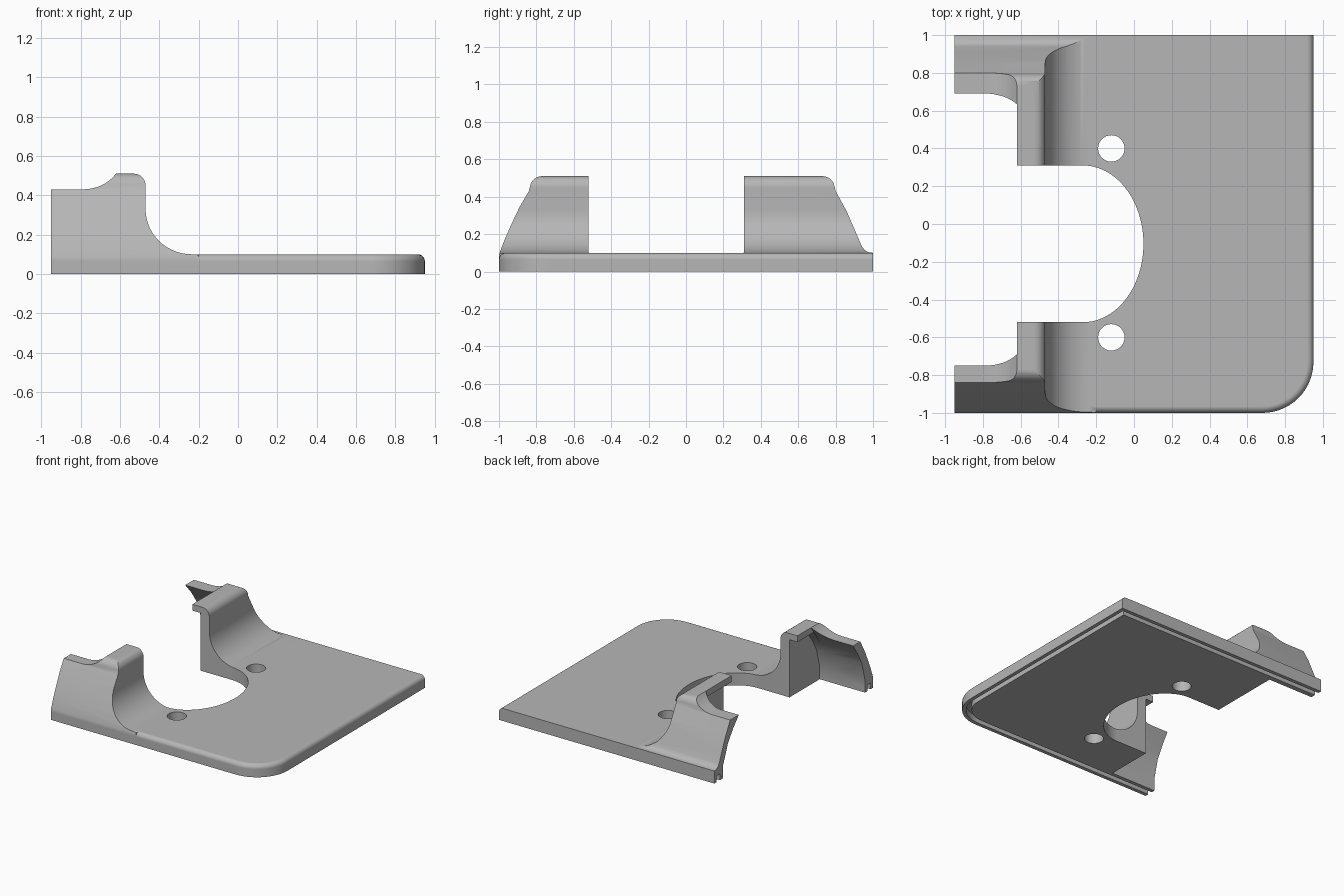
import bpy, bmesh
from math import sin, cos, radians
from mathutils import Vector

old = bpy.data.objects.get("Cube")
if old:
    bpy.data.objects.remove(old)

grey = bpy.data.materials.new("plain_grey")
grey.use_nodes = True
grey.diffuse_color = (0.47, 0.47, 0.47, 1)
grey.node_tree.nodes["Principled BSDF"].inputs["Base Color"].default_value = (0.47, 0.47, 0.47, 1)


def arc(cx, cy, rx, ry, a0, a1, n=12):
    angles = [radians(a0 + (a1 - a0) * i / n) for i in range(n + 1)]
    return [(cx + rx * cos(a), cy + ry * sin(a)) for a in angles]


def prism(name, pts, axis, lo, hi, round_edge=None):
    """Extrude a 2D outline along an axis, optionally rounding chosen edges."""
    place = {"x": lambda p: (lo, p[0], p[1]),
             "y": lambda p: (p[0], lo, p[1]),
             "z": lambda p: (p[0], p[1], lo)}[axis]
    bm = bmesh.new()
    face = bm.faces.new([bm.verts.new(place(p)) for p in pts])
    new = bmesh.ops.extrude_face_region(bm, geom=[face])["geom"]
    step = Vector([(hi - lo) * (axis == a) for a in "xyz"])
    bmesh.ops.translate(bm, vec=step, verts=[v for v in new if isinstance(v, bmesh.types.BMVert)])
    bmesh.ops.recalc_face_normals(bm, faces=bm.faces)
    if round_edge:
        edges = [e for e in bm.edges if round_edge(e)]
        bmesh.ops.bevel(bm, geom=edges, offset=0.035, segments=5, profile=0.5, affect="EDGES")
    me = bpy.data.meshes.new(name)
    bm.to_mesh(me)
    bm.free()
    me.materials.append(grey)
    ob = bpy.data.objects.new(name, me)
    bpy.context.collection.objects.link(ob)
    return ob


def combine(target, tool, operation):
    """Apply a boolean and discard the tool."""
    tool.hide_render = True
    mod = target.modifiers.new("cut", "BOOLEAN")
    mod.operation, mod.solver, mod.object = operation, "EXACT", tool
    bpy.context.view_layer.objects.active = target
    bpy.ops.object.modifier_apply(modifier=mod.name)
    bpy.data.objects.remove(tool)


def edge_path(d, left=-0.95):
    """Plan outline along front, rounded corner, right and back, inset by d."""
    corner = arc(0.68, -0.73, 0.27 - d, 0.27 - d, -90, 0, 14)
    return [(left, -1 + d)] + corner + [(0.95 - d, 1 - d), (left, 1 - d)]


# Base plate, rounded along the top of the front and right edges
def outer_top(e):
    mid = (e.verts[0].co + e.verts[1].co) / 2
    on_top = all(v.co.z > 0.09 for v in e.verts)
    return on_top and mid.y < 0.99 and mid.x > -0.94


plate = prism("mounting_plate", edge_path(0), "z", 0, 0.1, outer_top)

# Raised ridge and side walls: side silhouette crossed with end silhouette
side = [(-0.95, 0.03), (-0.2, 0.03), (-0.2, 0.097)]
side += arc(-0.235, 0.33, 0.235, 0.23, 270, 180, 14)
side += arc(-0.53, 0.45, 0.06, 0.06, 0, 90, 7)
side += [(-0.62, 0.51)] + arc(-0.79, 0.6, 0.2, 0.17, -33, -90, 8) + [(-0.95, 0.43)]
ridge = prism("ridge", side, "y", -1.1, 1.1)

end = [(-1, 0), (1, 0), (1, 0.1), (0.975, 0.103), (0.955, 0.115), (0.94, 0.135),
       (0.91, 0.205), (0.86, 0.32), (0.8, 0.43)]
end += arc(0.73, 0.445, 0.065, 0.065, 10, 90, 6)
end += arc(-0.77, 0.445, 0.065, 0.065, 90, 170, 6)
end += [(-0.84, 0.43), (-0.89, 0.345), (-0.935, 0.25), (-0.97, 0.17), (-1, 0.09)]
combine(ridge, prism("end_shape", end, "x", -1.2, 0.2), "INTERSECT")
combine(plate, ridge, "UNION")

# Hollow behind the side walls, leaving an overhanging lip on the ridge
back_in = [(0.89, -0.1), (0.89, 0.1), (0.83, 0.25), (0.77, 0.34)]
front_in = [(-0.81, 0.34), (-0.86, 0.25), (-0.9, 0.1), (-0.9, -0.1)]
low = back_in + [(0.665, 0.46), (-0.725, 0.46)] + front_in
full = back_in + [(0.69, 0.43), (0.62, 0.53), (-0.675, 0.53), (-0.75, 0.43)] + front_in
combine(plate, prism("hollow_low", low, "x", -1.2, -0.55), "DIFFERENCE")
combine(plate, prism("hollow_full", full, "x", -1.2, -0.62), "DIFFERENCE")

# Central rounded opening
opening = [(-1.2, -0.52)] + arc(-0.27, -0.105, 0.32, 0.415, -90, 90, 40) + [(-1.2, 0.31)]
combine(plate, prism("opening", opening, "z", -0.2, 0.8), "DIFFERENCE")

# Screw holes
for y in (0.4, -0.6):
    hole = arc(-0.12, y, 0.07, 0.07, 0, 360, 32)[:-1]
    combine(plate, prism("screw_hole", hole, "z", -0.2, 0.8), "DIFFERENCE")

# Groove under the rim
groove = edge_path(0.03, -1.2) + edge_path(0.07, -1.2)[::-1]
combine(plate, prism("groove", groove, "z", -0.1, 0.05), "DIFFERENCE")

# Smooth shading with crisp edges
bpy.ops.object.select_all(action="DESELECT")
plate.select_set(True)
bpy.context.view_layer.objects.active = plate
bpy.ops.object.shade_smooth_by_angle(angle=radians(30))
weighted = plate.modifiers.new("even_normals", "WEIGHTED_NORMAL")
weighted.keep_sharp = True
